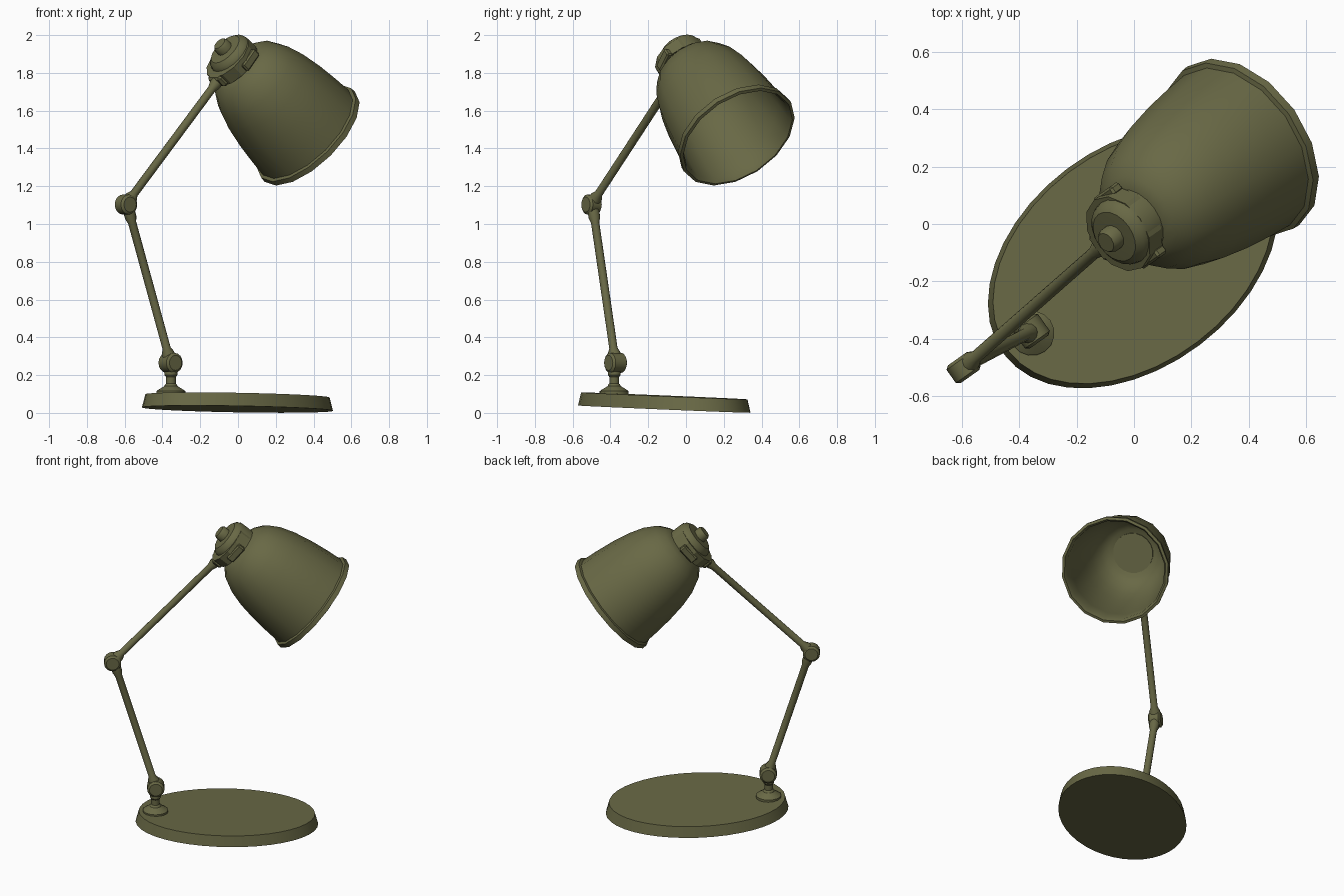
import bpy, bmesh, math
from mathutils import Vector, Matrix

if "Cube" in bpy.data.objects:
    bpy.data.objects.remove(bpy.data.objects["Cube"])

mat = bpy.data.materials.new("olive_paint")
mat.diffuse_color = (0.14, 0.14, 0.06, 1)
mat.use_nodes = True
mat.node_tree.nodes["Principled BSDF"].inputs["Base Color"].default_value = mat.diffuse_color


def finish(name, bm, matrix, angle=35):
    bmesh.ops.transform(bm, matrix=matrix, verts=bm.verts)
    bmesh.ops.recalc_face_normals(bm, faces=bm.faces)
    me = bpy.data.meshes.new(name)
    bm.to_mesh(me)
    bm.free()
    ob = bpy.data.objects.new(name, me)
    bpy.context.collection.objects.link(ob)
    me.materials.append(mat)
    bpy.ops.object.select_all(action='DESELECT')
    bpy.context.view_layer.objects.active = ob
    ob.select_set(True)
    bpy.ops.object.shade_smooth_by_angle(angle=math.radians(angle))
    return ob


def frame(origin, axis, side):
    """Matrix whose local z follows axis and local x lies near side."""
    z = Vector(axis).normalized()
    x = Vector(side)
    x = (x - z * x.dot(z)).normalized()
    m = Matrix((x, z.cross(x), z)).transposed().to_4x4()
    m.translation = Vector(origin)
    return m


def lathe(name, profile, matrix, segs=16, angle=35):
    """Spin (radius, height) points round local z; radius 0 closes an end."""
    bm = bmesh.new()
    rings = []
    for r, h in profile:
        n = 1 if r == 0 else segs
        rings.append([bm.verts.new((r * math.cos(2 * math.pi * i / segs),
                                    r * math.sin(2 * math.pi * i / segs), h)) for i in range(n)])
    for a, b in zip(rings, rings[1:]):
        for i in range(segs):
            j = (i + 1) % segs
            quad = [a[i % len(a)], a[j % len(a)], b[j % len(b)], b[i % len(b)]]
            bm.faces.new(list(dict.fromkeys(quad)))
    return finish(name, bm, matrix, angle)


def box(name, size, matrix, bevel=0.008):
    bm = bmesh.new()
    bmesh.ops.create_cube(bm, size=1, matrix=Matrix.Diagonal((*size, 1)))
    bmesh.ops.bevel(bm, geom=bm.edges[:], offset=bevel, segments=1, affect='EDGES')
    return finish(name, bm, matrix)


# Main directions: the lamp folds in one vertical plane
A = Vector((0.625, 0.44, -0.645)).normalized()     # shade axis, towards the opening
W = Vector((-0.576, 0.818, 0)).normalized()        # hinge direction
P = W.cross(A).normalized()                        # from the cap back along the arm
if P.z > 0:
    P = -P
rim = Vector((0.38, 0.272, 1.462))

# Elliptical base, slightly tilted
tilt = Matrix(((1, 0, 0, -0.003), (0, 1, 0, -0.115), (-0.005, -0.04, 1, 0.02), (0, 0, 0, 1)))
oval = Matrix.Rotation(math.radians(37), 4, 'Z') @ Matrix.Diagonal((0.563, 0.384, 1, 1))
lathe("base", [(0, 0), (1, 0), (0.965, 0.07), (0, 0.07)], tilt @ oval, 40)

# Foot and stem on the base
foot = (-0.355, -0.38, 0)
lathe("stem", [(0, 0.09), (0.078, 0.09), (0.078, 0.115), (0.065, 0.124), (0.035, 0.142),
               (0.032, 0.15), (0.026, 0.155), (0.026, 0.19), (0.034, 0.2), (0.034, 0.22), (0, 0.22)],
      frame(foot, (0, 0, 1), W))

# Hinge barrels
low = Vector((-0.357, -0.373, 0.265))
elbow = Vector((-0.593, -0.5, 1.103))
for name, pos, half in (("lower_hinge", low, 0.046), ("elbow_hinge", elbow, 0.038)):
    lathe(name, [(0, -half), (0.04, -half), (0.053, -half + 0.01), (0.053, half - 0.01),
                 (0.04, half), (0, half)], frame(pos, W, (0, 0, 1)), 16)


# Arms with ferrules at both ends
def arm(name, a, b):
    d = (b - a).length
    lathe(name, [(0, 0), (0.034, 0), (0.034, 0.055), (0.022, 0.08), (0.022, d - 0.08),
                 (0.031, d - 0.05), (0.031, d), (0, d)], frame(a, b - a, W), 12)


arm("lower_arm", low, elbow + Vector((0.012, 0.008, -0.02)))
neck = rim - A * 0.645
arm("upper_arm", elbow, neck + P * 0.14)

# Shade: outer wall, rolled lip and inner wall
lathe("shade", [(0, 0.605), (0.13, 0.6), (0.165, 0.58), (0.21, 0.54), (0.25, 0.465), (0.278, 0.37),
                (0.299, 0.25), (0.312, 0.13), (0.319, 0.035), (0.336, 0.03), (0.338, 0.0),
                (0.322, -0.005), (0.308, 0.02), (0.302, 0.12), (0.288, 0.25), (0.266, 0.37),
                (0.238, 0.46), (0.198, 0.53), (0.15, 0.565), (0, 0.585)],
      frame(rim, -A, W), 16, 40)

# Socket cap with knob
lathe("socket_cap", [(0, 0.56), (0.125, 0.56), (0.125, 0.675), (0.117, 0.7), (0.095, 0.718), (0, 0.722)],
      frame(rim, -A, W), 20)
lathe("switch_knob", [(0, 0.71), (0.045, 0.71), (0.045, 0.75), (0.036, 0.765), (0, 0.765)],
      frame(rim, -A, W), 12)

# Bracket: collar, side tabs and arm socket
lathe("collar", [(0, -0.035), (0.145, -0.035), (0.145, 0.035), (0, 0.035)],
      frame(neck + P * 0.02, -A, W), 12, 25)
for s, side in ((1, "left"), (-1, "right")):
    box("bracket_tab_" + side, (0.035, 0.12, 0.05), frame(neck + A * 0.015 + W * s * 0.133, -A, W))
box("arm_socket", (0.11, 0.09, 0.07), frame(neck + P * 0.13, -A, W), 0.012)
